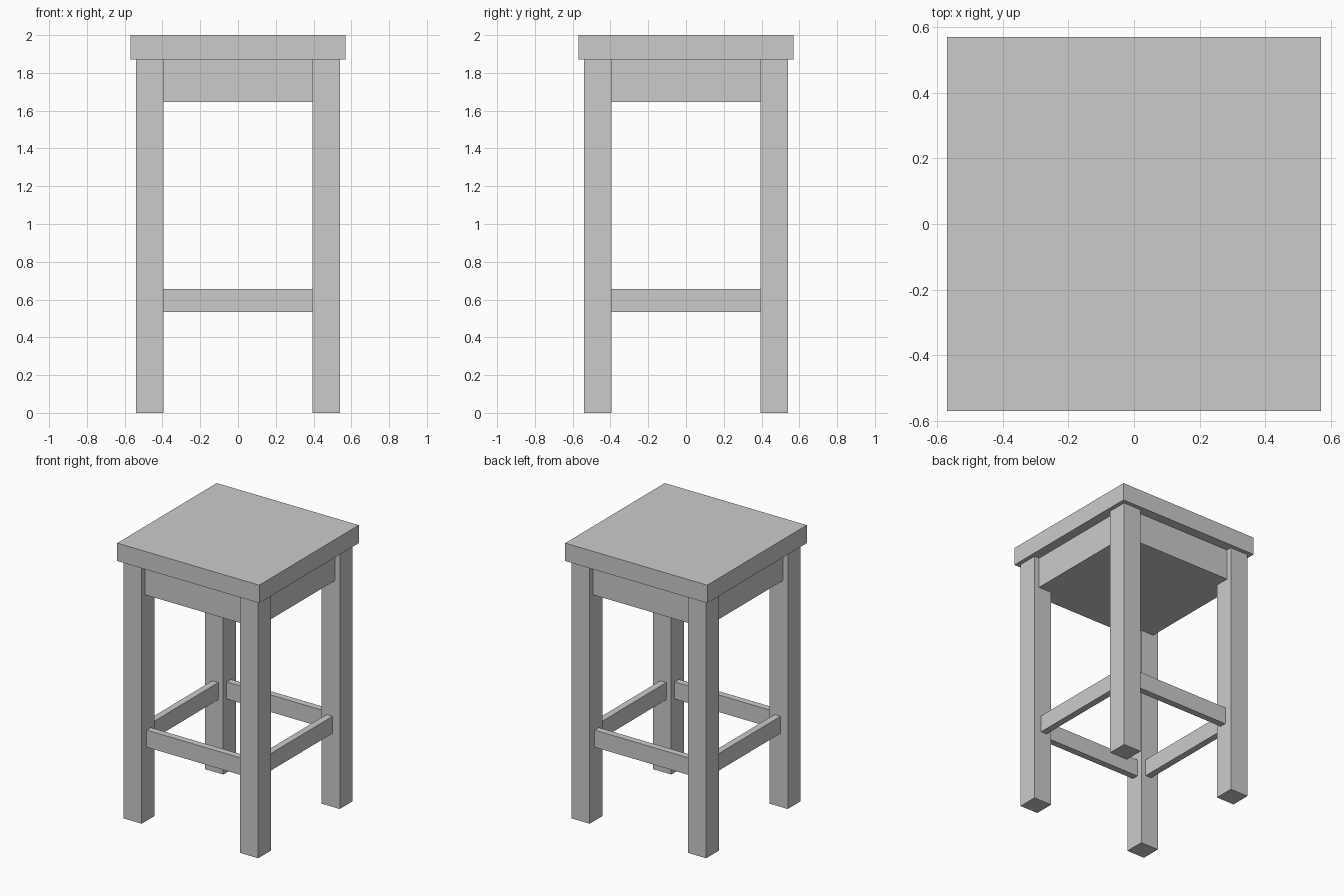
import bpy

if "Cube" in bpy.data.objects:
    bpy.data.objects.remove(bpy.data.objects["Cube"])

SIDES = (("front", 0, -1), ("back", 0, 1), ("left", -1, 0), ("right", 1, 0))
LEG_IN, LEG_OUT = 0.395, 0.54


def box(name, lo, hi):
    centre = [(a + b) / 2 for a, b in zip(lo, hi)]
    bpy.ops.mesh.primitive_cube_add(size=1, location=centre)
    ob = bpy.context.object
    ob.name = name
    ob.scale = [b - a for a, b in zip(lo, hi)]
    bpy.ops.object.transform_apply(location=False, rotation=False, scale=True)
    return ob


# Square seat slab and the solid apron block beneath it
box("seat", (-0.57, -0.57, 1.87), (0.57, 0.57, 2.0))
box("apron", (-0.5, -0.5, 1.645), (0.5, 0.5, 1.87))

# Four square legs
for fb, sy in (("front", -1), ("back", 1)):
    for lr, sx in (("left", -1), ("right", 1)):
        xs = sorted((sx * LEG_IN, sx * LEG_OUT))
        ys = sorted((sy * LEG_IN, sy * LEG_OUT))
        box(f"{fb}_{lr}_leg", (xs[0], ys[0], 0), (xs[1], ys[1], 1.87))

# Thin stretchers between the legs
for side, nx, ny in SIDES:
    c, half = 0.458, 0.024
    hx, hy = (half, LEG_IN) if nx else (LEG_IN, half)
    box(f"{side}_stretcher",
        (nx * c - hx, ny * c - hy, 0.533), (nx * c + hx, ny * c + hy, 0.657))
